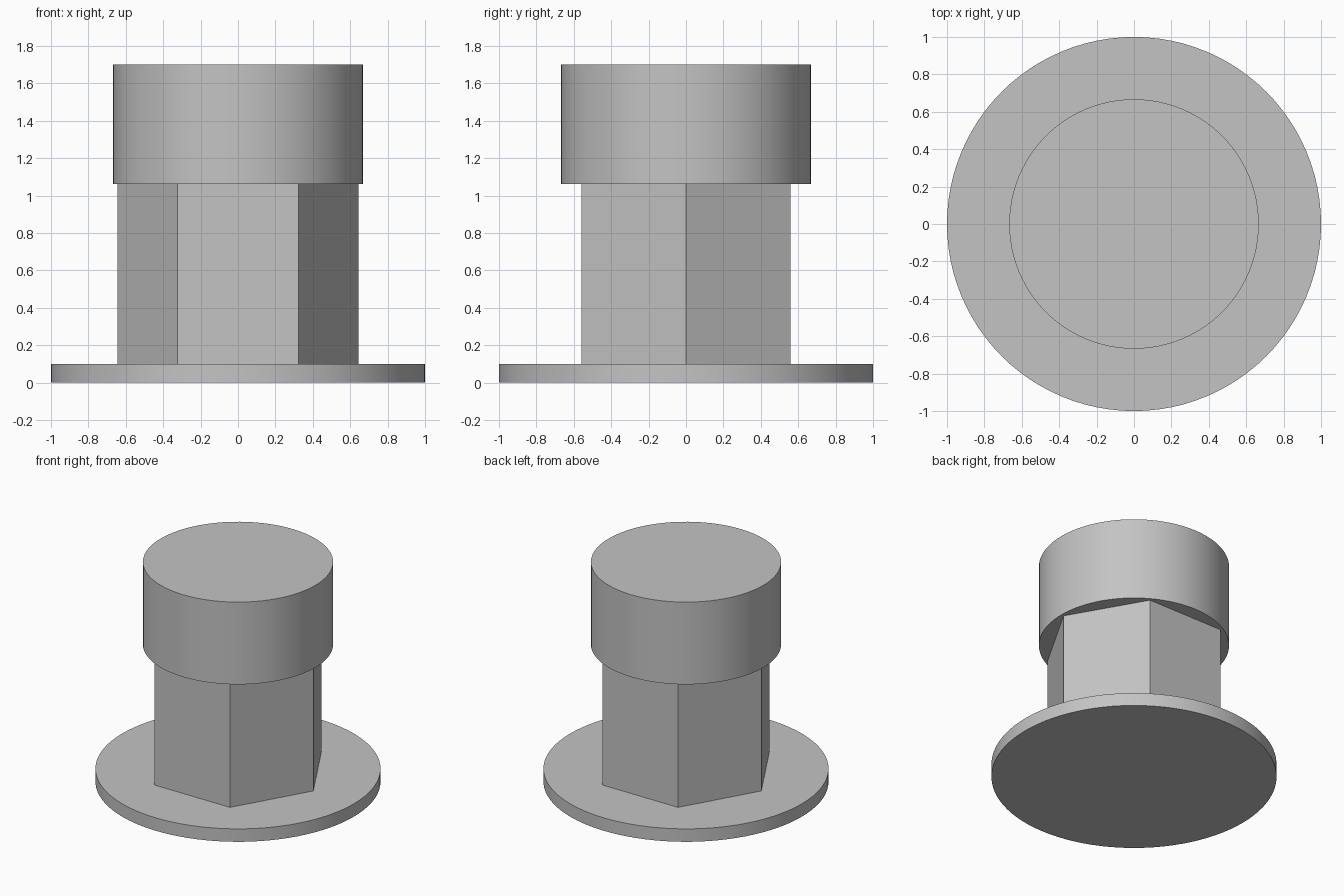
import bpy
import math

cube = bpy.data.objects.get("Cube")
if cube:
    bpy.data.objects.remove(cube, do_unlink=True)

# One plain grey for the whole model
GREY = (0.55, 0.55, 0.55, 1.0)
grey = bpy.data.materials.new("light_grey")
grey.use_nodes = True
grey.diffuse_color = GREY
for node in grey.node_tree.nodes:
    if node.type == 'BSDF_PRINCIPLED':
        node.inputs["Base Color"].default_value = GREY


def add_prism(name, sides, radius, bottom, top, turn=0.0, smooth=False):
    """Upright prism between two heights."""
    bpy.ops.mesh.primitive_cylinder_add(
        vertices=sides, radius=radius, depth=top - bottom,
        location=(0, 0, (bottom + top) / 2), rotation=(0, 0, turn))
    obj = bpy.context.object
    obj.name = name
    obj.data.materials.append(grey)
    if smooth:
        bpy.ops.object.shade_smooth_by_angle(angle=math.radians(30))
    return obj


# Wide round flange on the ground
add_prism("base_flange", 96, 1.0, 0.0, 0.10, smooth=True)

# Hexagonal shaft with corners on the x axis
add_prism("hex_shaft", 6, 0.645, 0.10, 1.063, turn=math.radians(30))

# Round cap overhanging the shaft
add_prism("round_cap", 96, 0.667, 1.063, 1.70, smooth=True)
